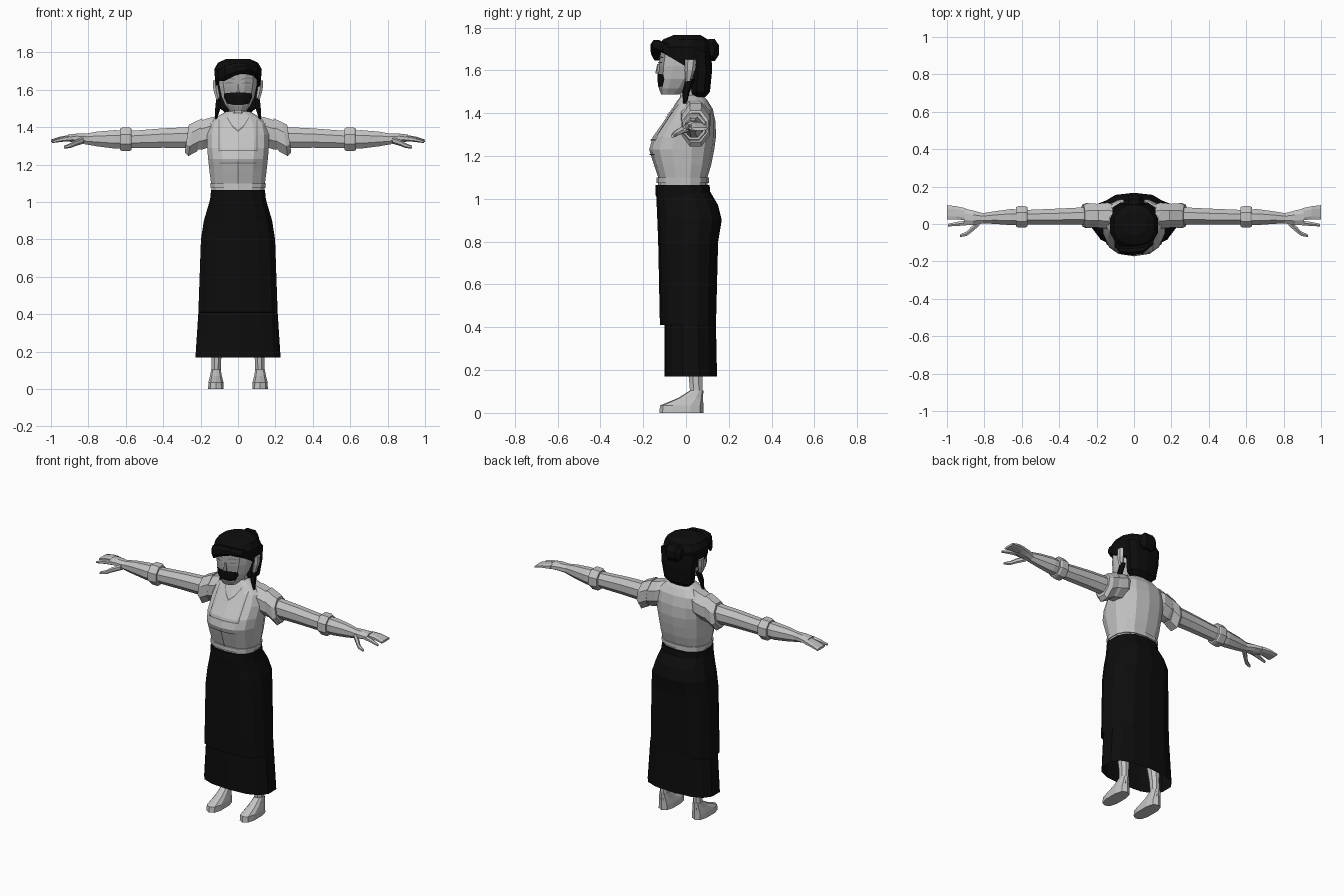
import bpy, bmesh, math
from mathutils import Vector
from mathutils.bvhtree import BVHTree


def material(name, r, g, b):
    m = bpy.data.materials.new(name)
    m.diffuse_color = (r, g, b, 1)
    return m


LIGHT = material("light grey", 0.55, 0.55, 0.55)
FACE = material("face grey", 0.36, 0.36, 0.36)
SEAM = material("seam grey", 0.2, 0.2, 0.2)
BLACK = material("black", 0.004, 0.004, 0.004)


def finish(name, bm, mat, mirror=False):
    me = bpy.data.meshes.new(name)
    bm.to_mesh(me)
    bm.free()
    me.materials.append(mat)
    ob = bpy.data.objects.new(name, me)
    bpy.context.collection.objects.link(ob)
    if mirror:
        ob.modifiers.new("mirror", 'MIRROR')
    return ob


def loft(name, rings, mat, axis='z', n=10, p=1.0, caps=(True, True), mirror=False, warp=None):
    """rings: (position on axis, centre a, centre b, radius a, radius b)"""
    bm = bmesh.new()
    loops = []
    for t, ca, cb, ra, rb in rings:
        loop = []
        for i in range(n):
            a = 2 * math.pi * (i + 0.5) / n
            c, s = math.cos(a), math.sin(a)
            u = ca + ra * math.copysign(abs(c) ** p, c)
            v = cb + rb * math.copysign(abs(s) ** p, s)
            co = Vector((u, v, t) if axis == 'z' else (t, u, v))
            if warp:
                co = warp(co)
            loop.append(bm.verts.new(co))
        loops.append(loop)
    for lo, hi in zip(loops, loops[1:]):
        for i in range(n):
            j = (i + 1) % n
            bm.faces.new((lo[i], lo[j], hi[j], hi[i]))
    if caps[0]:
        bm.faces.new(loops[0][::-1])
    if caps[1]:
        bm.faces.new(loops[-1])
    return finish(name, bm, mat, mirror)


def body(name, rows, mat, **kw):
    """rows: (z, half width, front y, back y)"""
    return loft(name, [(z, 0, (f + b) / 2, w, (b - f) / 2) for z, w, f, b in rows], mat, **kw)


def decal(name, columns, target, mat, rows=5, mirror=False, lift=0.006):
    """Thin patch laid on the front of target; columns: (x, low z, high z)"""
    me = target.data
    tree = BVHTree.FromPolygons([v.co for v in me.vertices], [f.vertices for f in me.polygons])
    bm = bmesh.new()
    grid = []
    for x, lo, hi in columns:
        col = []
        for k in range(rows + 1):
            z = lo + (hi - lo) * k / rows
            hit = tree.ray_cast(Vector((x, -1, z)), Vector((0, 1, 0)))[0]
            col.append(bm.verts.new((x, (hit.y if hit else -0.05) - lift, z)))
        grid.append(col)
    for a, b in zip(grid, grid[1:]):
        for k in range(rows):
            bm.faces.new((a[k], b[k], b[k + 1], a[k + 1]))
    return finish(name, bm, mat, mirror)


# Skirt with a stepped front panel and a waistband
body("skirt", [(0.17, 0.232, -0.10, 0.145), (0.41, 0.216, -0.10, 0.14), (0.411, 0.216, -0.122, 0.14),
               (0.80, 0.202, -0.13, 0.15), (0.90, 0.186, -0.134, 0.167), (0.97, 0.165, -0.137, 0.15),
               (1.03, 0.147, -0.14, 0.115)], BLACK, n=14, p=0.75, caps=(False, True))
body("waistband", [(1.015, 0.152, -0.143, 0.115), (1.065, 0.147, -0.143, 0.11)], BLACK, n=14, p=0.8)

# Blouse
torso = body("blouse", [(1.05, 0.143, -0.13, 0.10), (1.10, 0.147, -0.13, 0.10), (1.16, 0.155, -0.15, 0.118),
                        (1.23, 0.163, -0.172, 0.132), (1.29, 0.168, -0.155, 0.14), (1.36, 0.17, -0.105, 0.138),
                        (1.42, 0.158, -0.065, 0.125), (1.46, 0.11, -0.04, 0.10), (1.485, 0.06, -0.02, 0.075)],
             LIGHT, n=14, p=0.8)
body("blouse_hem", [(1.075, 0.15, -0.138, 0.107), (1.10, 0.152, -0.138, 0.107)], LIGHT, n=14, p=0.8)

# Square neckline, open collar and button placket
decal("neckline_side", [(0.098, 1.27, 1.44), (0.105, 1.27, 1.44)], torso, SEAM, mirror=True)
decal("neckline_bottom", [(x / 50, 1.272, 1.279) for x in range(-5, 6)], torso, SEAM, rows=1)
decal("collar_edge", [(0.0, 1.375, 1.385), (0.03, 1.40, 1.41), (0.06, 1.45, 1.46)],
      torso, SEAM, rows=1, mirror=True)
decal("placket", [(-0.003, 1.10, 1.22), (0.003, 1.10, 1.22)], torso, SEAM)
decal("under_bust_seam", [(x / 50, 1.205, 1.21) for x in range(-5, 6)], torso, SEAM, rows=1)

# Sleeves with a flared band at the end
loft("sleeve", [(0.09, 0.04, 1.385, 0.06, 0.085), (0.14, 0.045, 1.375, 0.075, 0.085),
                (0.19, 0.045, 1.36, 0.07, 0.085), (0.24, 0.045, 1.35, 0.06, 0.075)],
     LIGHT, axis='x', n=8, mirror=True)
loft("sleeve_band", [(0.205, 0.045, 1.36, 0.068, 0.095), (0.25, 0.045, 1.335, 0.072, 0.097),
                     (0.272, 0.045, 1.34, 0.062, 0.08)],
     LIGHT, axis='x', n=8, mirror=True,
     warp=lambda c: Vector((c.x - 0.15 * (c.z - 1.35), c.y, c.z)))

# Arms and elbow cuffs
loft("arm", [(0.22, 0.045, 1.345, 0.05, 0.062), (0.40, 0.04, 1.342, 0.046, 0.056),
             (0.56, 0.037, 1.335, 0.042, 0.05), (0.66, 0.037, 1.335, 0.046, 0.053),
             (0.75, 0.034, 1.337, 0.036, 0.043), (0.82, 0.03, 1.337, 0.028, 0.03)],
     LIGHT, axis='x', n=8, mirror=True)
loft("cuff", [(0.57, 0.038, 1.335, 0.056, 0.062), (0.58, 0.038, 1.335, 0.062, 0.068),
              (0.62, 0.038, 1.335, 0.062, 0.068), (0.63, 0.038, 1.335, 0.056, 0.062)],
     LIGHT, axis='x', n=8, mirror=True)

# Hands: palm, joined fingers, index finger, thumb
loft("palm", [(0.80, 0.03, 1.337, 0.028, 0.03), (0.86, 0.033, 1.342, 0.042, 0.026),
              (0.91, 0.04, 1.342, 0.047, 0.02)], LIGHT, axis='x', n=8, mirror=True)
loft("fingers", [(0.90, 0.052, 1.342, 0.034, 0.017), (0.95, 0.06, 1.338, 0.037, 0.013),
                 (1.0, 0.062, 1.327, 0.041, 0.007)], LIGHT, axis='x', n=8, p=0.7, mirror=True)
loft("index_finger", [(0.88, 0.008, 1.342, 0.015, 0.016), (0.94, 0.001, 1.335, 0.013, 0.013),
                      (0.995, -0.006, 1.322, 0.008, 0.007)], LIGHT, axis='x', n=6, mirror=True)
loft("thumb", [(0.825, 0.01, 1.33, 0.02, 0.018), (0.87, -0.03, 1.315, 0.018, 0.016),
               (0.895, -0.052, 1.302, 0.014, 0.013), (0.93, -0.063, 1.293, 0.008, 0.008)],
     LIGHT, axis='x', n=6, mirror=True)

# Legs and wedge-toed shoes
loft("leg", [(0.06, 0.118, 0.05, 0.026, 0.03), (0.17, 0.115, 0.045, 0.028, 0.035),
             (0.40, 0.11, 0.03, 0.05, 0.055), (0.60, 0.10, 0.02, 0.06, 0.065)], LIGHT, n=8, mirror=True)
loft("shoe", [(0.0, 0.118, -0.022, 0.043, 0.103), (0.035, 0.118, -0.02, 0.042, 0.101),
              (0.07, 0.118, 0.022, 0.033, 0.058), (0.105, 0.118, 0.05, 0.026, 0.031)],
     LIGHT, n=10, p=0.75, mirror=True)

# Neck and head, with the front of the face in its own grey
loft("neck", [(1.42, 0, 0.03, 0.07, 0.065), (1.47, 0, 0.02, 0.052, 0.05), (1.56, 0, 0.01, 0.05, 0.05)],
     LIGHT, n=8)
head = body("head", [(1.488, 0.045, -0.118, -0.03), (1.515, 0.068, -0.128, 0.01), (1.56, 0.09, -0.13, 0.05),
                    (1.62, 0.103, -0.13, 0.08), (1.68, 0.108, -0.122, 0.09), (1.73, 0.09, -0.10, 0.08)],
            LIGHT, n=12, p=0.8)
head.data.materials.append(FACE)
for f in head.data.polygons:
    if f.normal.y < -0.75:
        f.material_index = 1
loft("ear", [(1.545, 0.105, 0.01, 0.012, 0.012), (1.60, 0.118, 0.018, 0.016, 0.024),
             (1.65, 0.122, 0.022, 0.014, 0.026)], LIGHT, n=6, mirror=True)
loft("nose", [(1.585, 0, -0.13, 0.014, 0.014), (1.63, 0, -0.128, 0.006, 0.006)], FACE, n=6)

# Wide mouth covering, eyes and brows
decal("mouth_cover", [(-0.075, 1.56, 1.58), (-0.06, 1.527, 1.583), (-0.03, 1.52, 1.585),
                      (0.03, 1.52, 1.585), (0.06, 1.527, 1.583), (0.075, 1.56, 1.58)], head, BLACK)
decal("eye", [(0.022, 1.632, 1.636), (0.045, 1.634, 1.642), (0.072, 1.634, 1.638)],
      head, SEAM, rows=1, mirror=True)
decal("brow", [(0.018, 1.652, 1.658), (0.045, 1.661, 1.667), (0.078, 1.658, 1.662)],
      head, SEAM, rows=1, mirror=True)


# Hair cap: the lower edge slopes down from forehead to ears
def hairline(c):
    if c.z < 1.69:
        c.z = 1.69 - 0.09 * min(1, max(0, (c.y + 0.12) / 0.15))
    return c


body("hair_cap", [(1.68, 0.122, -0.132, 0.115), (1.71, 0.131, -0.135, 0.12),
                  (1.745, 0.11, -0.11, 0.105), (1.765, 0.065, -0.06, 0.07)],
     BLACK, n=12, p=0.85, warp=hairline)
body("back_hair", [(1.475, 0.07, 0.03, 0.09), (1.50, 0.098, 0.02, 0.112), (1.60, 0.112, 0.028, 0.122),
                   (1.69, 0.12, 0.02, 0.118)], BLACK, n=10, p=0.8)
loft("side_lock", [(1.445, 0.118, -0.005, 0.006, 0.008), (1.50, 0.108, 0.0, 0.016, 0.018),
                   (1.56, 0.103, 0.02, 0.015, 0.022)], BLACK, n=6, mirror=True)

# Swept fringe and bun
loft("fringe", [(-0.105, -0.10, 1.675, 0.02, 0.03), (-0.07, -0.138, 1.69, 0.026, 0.046),
                (-0.02, -0.142, 1.708, 0.026, 0.036), (0.05, -0.134, 1.718, 0.024, 0.025),
                (0.105, -0.09, 1.70, 0.02, 0.025)], BLACK, axis='x', n=8)
loft("bun", [(-0.055, 0.115, 1.695, 0.02, 0.03), (-0.03, 0.12, 1.695, 0.038, 0.055),
             (0.03, 0.12, 1.695, 0.038, 0.055), (0.055, 0.115, 1.695, 0.02, 0.03)], BLACK, axis='x', n=8)
